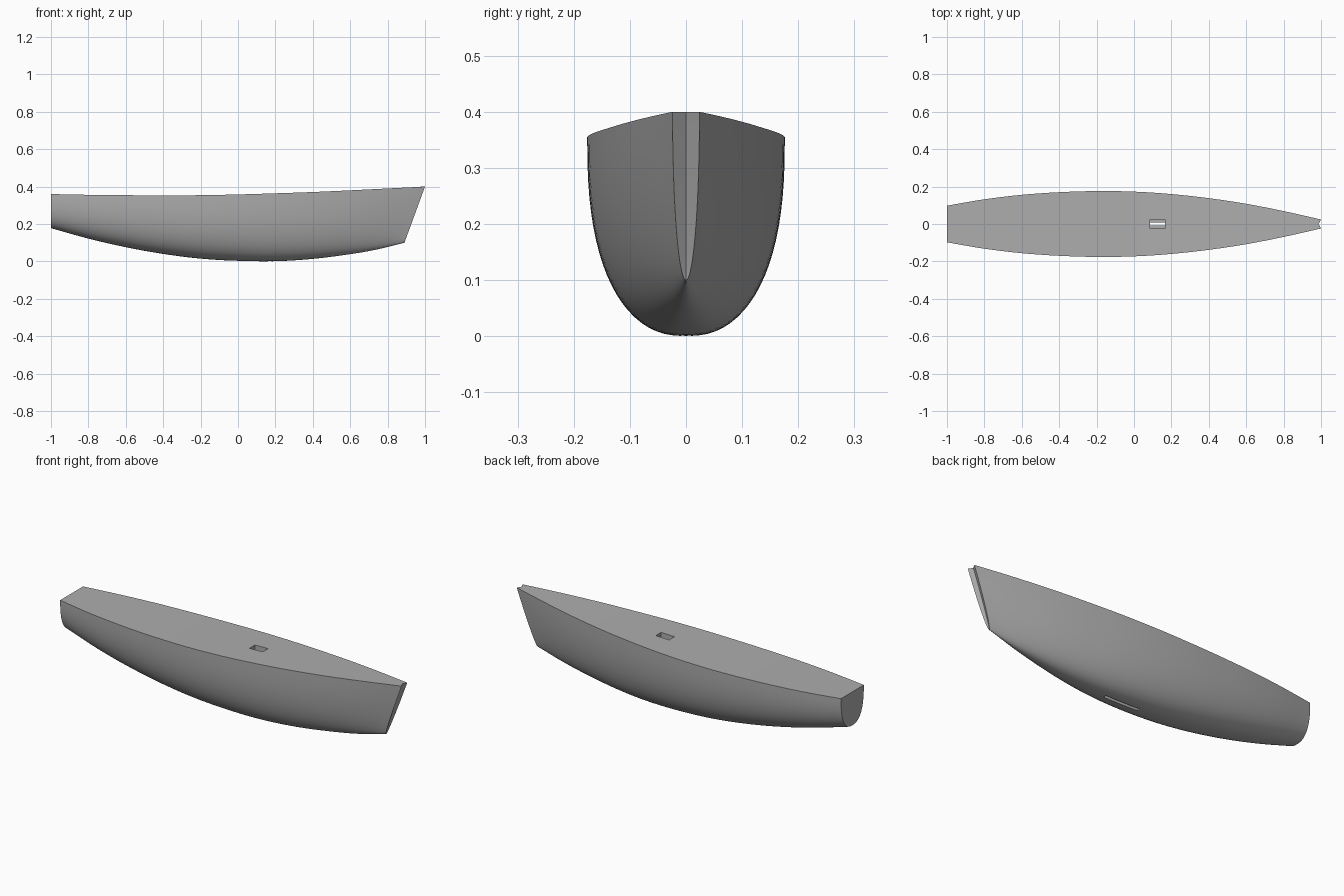
import bpy, bmesh, math

if "Cube" in bpy.data.objects:
    bpy.data.objects.remove(bpy.data.objects["Cube"])

grey = bpy.data.materials.new("hull grey")
grey.use_nodes = True
grey.diffuse_color = (0.42, 0.42, 0.42, 1)
grey.node_tree.nodes["Principled BSDF"].inputs["Base Color"].default_value = grey.diffuse_color

# Hull lines at even stations from transom to bow
BEAM = [.098, .132, .156, .170, .176, .173, .160, .138, .108, .069, .024]
KEEL = [.178, .122, .076, .040, .015, .003, .001, .012, .033, .061, .100]
SHEER = [.360, .356, .354, .353, .354, .358, .364, .371, .380, .390, .400]
STATIONS, RIBS = 60, 20


def curve(values, u):
    """Smooth curve through evenly spaced values, u from 0 to 1."""
    pos = u * (len(values) - 1)
    i = min(int(pos), len(values) - 2)
    f = pos - i
    b, c = values[i], values[i + 1]
    a = values[i - 1] if i else 2 * b - c
    d = values[i + 2] if i + 2 < len(values) else 2 * c - b
    return b + f / 2 * (c - a + f * (2*a - 5*b + 4*c - d + f * (3*(b - c) + d - a)))


def hull_point(u, angle, side):
    """Rounded section point: angle 0 at the keel, quarter turn at the deck."""
    s = 2 * u - 1
    bow = max(0, s) ** 2
    power = 2.5 - 0.5 * bow
    t = 1 - math.cos(angle) ** (2 / power)
    y = curve(BEAM, u) * math.sin(angle) ** (2 / power)
    low, high = curve(KEEL, u), curve(SHEER, u)
    return (s - 0.11 * bow * (1 - t), side * y, low + (high - low) * t)


# Hull skin, one half per side, with deck, transom and grooved stem
bm = bmesh.new()
for side in (-1, 1):
    grid = [[bm.verts.new(hull_point(i / STATIONS, j / RIBS * math.pi / 2, side))
             for j in range(RIBS + 1)] for i in range(STATIONS + 1)]
    for i in range(STATIONS):
        for j in range(RIBS):
            bm.faces.new((grid[i][j], grid[i+1][j], grid[i+1][j+1], grid[i][j+1]))
    middle = {}
    for end, depth in ((0, 0), (STATIONS, 0.55)):
        column = [bm.verts.new((v.co.x - depth * abs(v.co.y), 0, v.co.z)) for v in grid[end]]
        middle[end] = column[-1]
        for j in range(RIBS):
            bm.faces.new((grid[end][j], grid[end][j+1], column[j+1], column[j]))
    centre = [middle.get(i) or bm.verts.new((grid[i][-1].co.x, 0, grid[i][-1].co.z))
              for i in range(STATIONS + 1)]
    for i in range(STATIONS):
        bm.faces.new((grid[i][-1], grid[i+1][-1], centre[i+1], centre[i]))
bmesh.ops.remove_doubles(bm, verts=bm.verts, dist=1e-5)
bmesh.ops.recalc_face_normals(bm, faces=bm.faces)
mesh = bpy.data.meshes.new("hull")
bm.to_mesh(mesh)
bm.free()
mesh.materials.append(grey)
hull = bpy.data.objects.new("hull", mesh)
bpy.context.collection.objects.link(hull)


def cut_slot(name, x0, x1, half_width, z0, z1):
    """Cut a box-shaped slot out of the hull."""
    bpy.ops.mesh.primitive_cube_add(size=1, location=((x0 + x1) / 2, 0, (z0 + z1) / 2))
    cutter = bpy.context.object
    cutter.name = name
    cutter.scale = (x1 - x0, 2 * half_width, z1 - z0)
    cutter.data.materials.append(grey)
    cutter.hide_render = True
    mod = hull.modifiers.new(name, "BOOLEAN")
    mod.object, mod.operation, mod.solver = cutter, "DIFFERENCE", "EXACT"
    bpy.context.view_layer.objects.active = hull
    bpy.ops.object.modifier_apply(modifier=name)
    bpy.data.objects.remove(cutter)


# Mast socket in the deck, meeting the narrow keel slot in the bottom
cut_slot("mast_socket", 0.085, 0.165, 0.023, 0.08, 0.5)
cut_slot("keel_slot", -0.03, 0.18, 0.009, -0.1, 0.1)

bpy.ops.object.select_all(action="DESELECT")
hull.select_set(True)
bpy.context.view_layer.objects.active = hull
bpy.ops.object.shade_smooth_by_angle(angle=math.radians(30))
